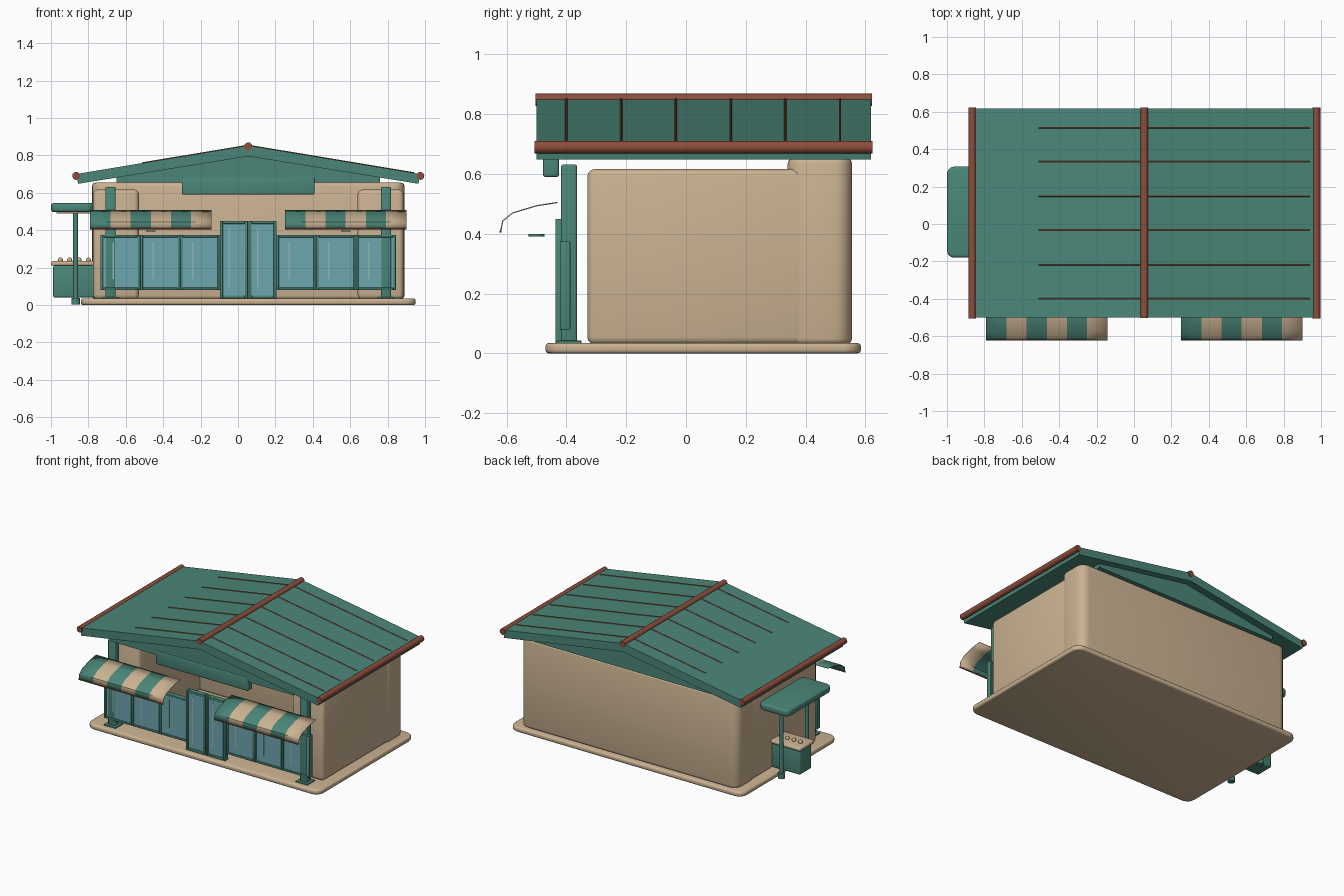
import bpy
import bmesh
import math
from mathutils import Vector

if "Cube" in bpy.data.objects:
    bpy.data.objects.remove(bpy.data.objects["Cube"], do_unlink=True)


def material(name, rgb):
    m = bpy.data.materials.new(name)
    m.use_nodes = True
    color = (*rgb, 1)
    m.diffuse_color = color
    m.node_tree.nodes["Principled BSDF"].inputs["Base Color"].default_value = color
    return m


TEAL = material("teal paint", (0.07, 0.24, 0.19))
TAN = material("tan plaster", (0.60, 0.45, 0.29))
GLASS = material("blue glass", (0.15, 0.38, 0.42))
BROWN = material("red brown trim", (0.27, 0.075, 0.045))
GLARE = material("pale glare", (0.30, 0.48, 0.48))


def finish(name, bm, mats, smooth=True):
    mesh = bpy.data.meshes.new(name)
    bmesh.ops.recalc_face_normals(bm, faces=bm.faces)
    bm.to_mesh(mesh)
    bm.free()
    for m in mats:
        mesh.materials.append(m)
    ob = bpy.data.objects.new(name, mesh)
    bpy.context.collection.objects.link(ob)
    if smooth:
        bpy.ops.object.select_all(action="DESELECT")
        ob.select_set(True)
        bpy.context.view_layer.objects.active = ob
        bpy.ops.object.shade_smooth_by_angle(angle=math.radians(35))
    return ob


def box(name, x, y, z, mat, bevel=0.0, corner=0.0):
    """Box from (min, max) spans; corner rounds the upright edges, bevel the rest."""
    bm = bmesh.new()
    bmesh.ops.create_cube(bm, size=1)
    for v in bm.verts:
        v.co = Vector([(s[0] + s[1]) / 2 + c * (s[1] - s[0])
                       for s, c in zip((x, y, z), v.co)])
    if corner:
        upright = [e for e in bm.edges
                   if abs(e.verts[0].co.z - e.verts[1].co.z) > 1e-4]
        bmesh.ops.bevel(bm, geom=upright, offset=corner, segments=5,
                        profile=0.5, affect="EDGES")
    if bevel:
        bm.normal_update()
        edges = [e for e in bm.edges if e.calc_face_angle(0) > 0.6]
        bmesh.ops.bevel(bm, geom=edges, offset=bevel, segments=3,
                        profile=0.5, affect="EDGES")
    return finish(name, bm, [mat])


def rod(name, a, b, radius, mat, sides=16):
    a, b = Vector(a), Vector(b)
    bm = bmesh.new()
    bmesh.ops.create_cone(bm, cap_ends=True, segments=sides, radius1=radius,
                          radius2=radius, depth=(b - a).length)
    bm.transform((b - a).to_track_quat("Z", "Y").to_matrix().to_4x4())
    bmesh.ops.translate(bm, verts=bm.verts, vec=(a + b) / 2)
    return finish(name, bm, [mat])


def prism(name, outline, y0, y1, mat):
    bm = bmesh.new()
    face = bm.faces.new([bm.verts.new((x, y0, z)) for x, z in outline])
    out = bmesh.ops.extrude_face_region(bm, geom=[face])
    moved = [g for g in out["geom"] if isinstance(g, bmesh.types.BMVert)]
    bmesh.ops.translate(bm, verts=moved, vec=(0, y1 - y0, 0))
    return finish(name, bm, [mat], smooth=False)


MID = 0.055  # centre line of the shop

# Base slab and walls
box("base_slab", (-0.84, 0.95), (-0.47, 0.585), (0, 0.035), TAN, 0.012, 0.06)
box("back_wall", (-0.78, 0.89), (0.34, 0.555), (0.03, 0.655), TAN, 0.02, 0.06)
for side, s in (("left", 1), ("right", -1)):
    xs = sorted((MID + s * 0.585, MID + s * 0.83))
    box(side + "_wall", xs, (-0.33, 0.42), (0.03, 0.617), TAN, 0.025)

# Roof
roof = [(0, 0.853), (0.92, 0.70), (0.91, 0.648), (0, 0.795),
        (-0.91, 0.648), (-0.92, 0.70)]
prism("roof", [(MID + x, z) for x, z in roof], -0.5, 0.618, TEAL)
gable = [(-0.705, 0.655), (0.705, 0.655), (0.705, 0.683), (0, 0.80), (-0.705, 0.683)]
prism("gable", [(MID + x, z) for x, z in gable], -0.475, 0.57, TEAL)
box("sign_board", (-0.30, 0.41), (-0.478, -0.425), (0.59, 0.685), TEAL, 0.008)
rod("ridge_pole", (MID, -0.503, 0.848), (MID, 0.622, 0.848), 0.021, BROWN)
for side, s in (("left", 1), ("right", -1)):
    x = MID + s * 0.92
    rod(side + "_gutter", (x, -0.506, 0.69), (x, 0.624, 0.69), 0.021, BROWN)

# Thin roof battens lying half sunk in the slopes
for i in range(6):
    y = -0.4 + i * 0.183
    for side, s, run in (("left", 1, 0.885), ("right", -1, 0.565)):
        drop = (0.853 - 0.70) / 0.92
        rod(f"{side}_batten_{i}", (MID, y, 0.853),
            (MID + s * run, y, 0.853 - drop * run), 0.004, BROWN, 8)


def pane(name, x, z, y, rim):
    """Framed glass panel: four bars, the glass and one glare strip."""
    x0, x1 = x
    z0, z1 = z
    depth = (y, y + 0.035)
    for n, bx in (("a", (x0, x0 + rim)), ("b", (x1 - rim, x1))):
        box(f"{name}_stile_{n}", bx, depth, z, TEAL, 0.003)
    for n, bz in (("a", (z0, z0 + rim)), ("b", (z1 - rim, z1))):
        box(f"{name}_rail_{n}", (x0 + rim, x1 - rim), depth, bz, TEAL, 0.003)
    box(name + "_glass", (x0 + rim / 2, x1 - rim / 2), (y + 0.007, y + 0.025),
        (z0 + rim / 2, z1 - rim / 2), GLASS)
    gx = x0 + (x1 - x0) * 0.3
    box(name + "_glare", (gx, gx + 0.008), (y + 0.004, y + 0.01),
        (z0 + 0.06, z1 - 0.04), GLARE)


# Front windows and double door
for side, start in (("right", -0.735), ("left", 0.205)):
    for i in range(3):
        x0 = start + i * 0.213
        pane(f"{side}_window_{i}", (x0, x0 + 0.213), (0.08, 0.375), -0.422, 0.013)
pane("right_door", (-0.097, 0.053), (0.035, 0.45), -0.437, 0.016)
pane("left_door", (0.057, 0.207), (0.035, 0.45), -0.437, 0.016)

# Front posts with feet
for side, s in (("left", 1), ("right", -1)):
    x = MID + s * 0.737
    box(side + "_post", (x - 0.027, x + 0.027), (-0.418, -0.364), (0.035, 0.632),
        TEAL, 0.008)
    box(side + "_post_foot", (x - 0.045, x + 0.045), (-0.435, -0.35),
        (0.033, 0.043), TEAL, 0.003)


def awning(name, start):
    """Curved canopy sheet with six stripes and a trim rod along its lip."""
    profile = [(-0.43, 0.505), (-0.50, 0.494), (-0.58, 0.47),
               (-0.613, 0.443), (-0.62, 0.408)]
    width = 0.108
    bm = bmesh.new()
    rows = [[bm.verts.new((start + i * width, y, z)) for y, z in profile]
            for i in range(7)]
    for i in range(6):
        for j in range(len(profile) - 1):
            f = bm.faces.new((rows[i][j], rows[i + 1][j],
                              rows[i + 1][j + 1], rows[i][j + 1]))
            f.material_index = i % 2
    ob = finish(name, bm, [TEAL, TAN])
    solid = ob.modifiers.new("thickness", "SOLIDIFY")
    solid.thickness = 0.004
    solid.offset = 0
    rod(name + "_lip", (start, -0.62, 0.408), (start + 6 * width, -0.62, 0.408),
        0.004, BROWN, 8)
    lamp_x = start + 3 * width
    rod(name + "_lamp", (lamp_x, -0.5, 0.392), (lamp_x, -0.5, 0.399), 0.026, TEAL)


awning("right_awning", -0.79)
awning("left_awning", 0.252)

# Side stall with canopy, posts and counter
box("stall_canopy", (-1.0, -0.77), (-0.18, 0.307), (0.497, 0.545), TEAL, 0.014, 0.04)
box("stall_canopy_lining", (-0.97, -0.79), (-0.15, 0.28), (0.49, 0.499), TAN)
for i, y in enumerate((-0.09, 0.19)):
    rod(f"stall_post_{i}", (-0.868, y, 0.01), (-0.868, y, 0.50), 0.013, TEAL)
    rod(f"stall_post_foot_{i}", (-0.868, y, 0.003), (-0.868, y, 0.038), 0.023, TEAL)
box("stall_counter", (-0.988, -0.765), (0.03, 0.16), (0.04, 0.212), TEAL, 0.01)
box("stall_counter_top", (-1.0, -0.765), (0.015, 0.175), (0.21, 0.235), TAN, 0.009)
for i in range(4):
    bm = bmesh.new()
    bmesh.ops.create_uvsphere(bm, u_segments=12, v_segments=8, radius=0.014)
    bmesh.ops.translate(bm, verts=bm.verts, vec=(-0.95 + i * 0.05, 0.1, 0.24))
    finish(f"stall_fruit_{i}", bm, [TAN])
